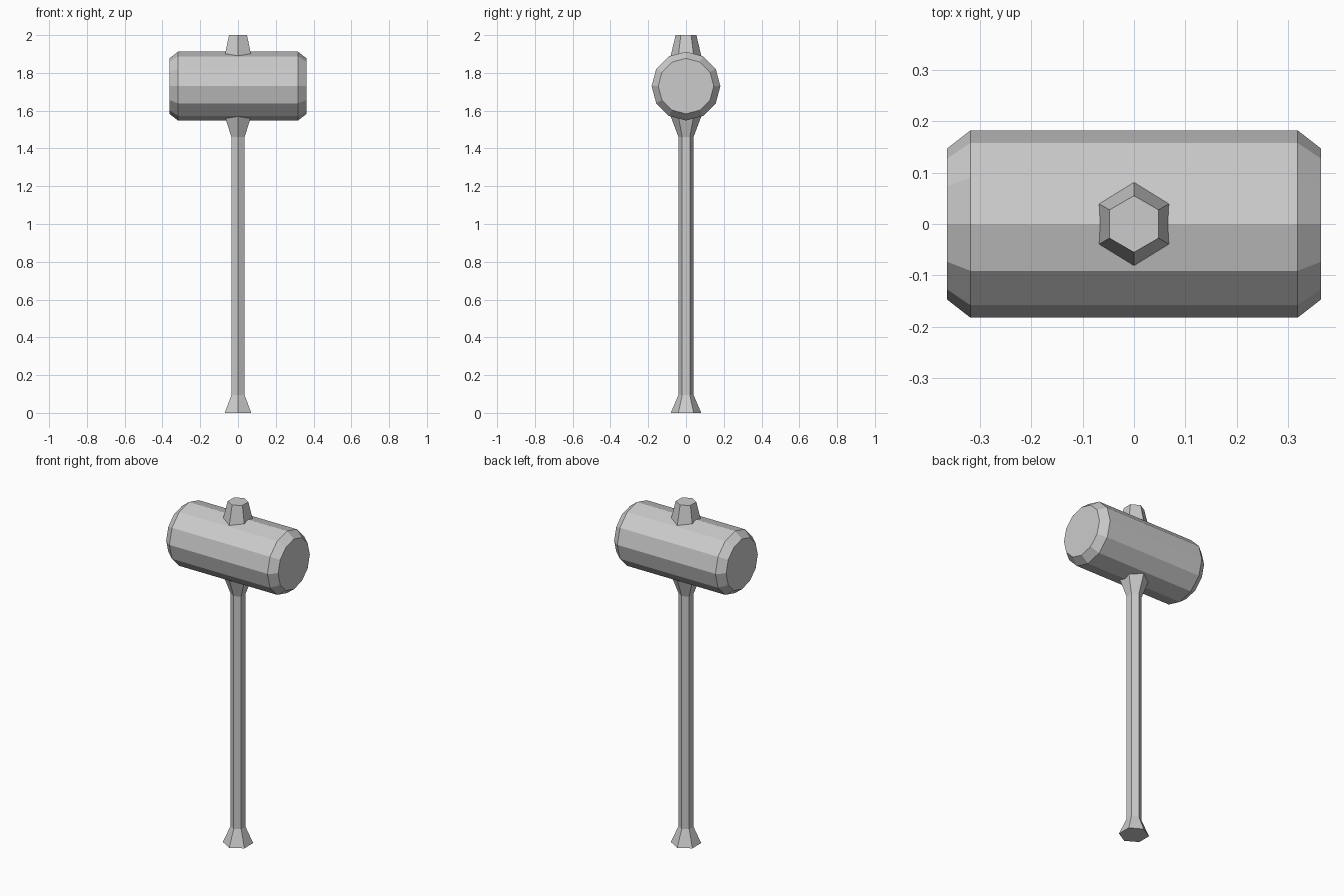
import bpy
import bmesh
from math import cos, sin, pi
from mathutils import Matrix

cube = bpy.data.objects.get("Cube")
if cube:
    bpy.data.objects.remove(cube, do_unlink=True)

grey = bpy.data.materials.new("plain_grey")
grey.use_nodes = True
colour = (0.6, 0.6, 0.6, 1)
grey.diffuse_color = colour
grey.node_tree.nodes["Principled BSDF"].inputs["Base Color"].default_value = colour


def turned_part(name, sides, profile, matrix=Matrix()):
    """Flat-faced solid from (radius, height) rings, first corner on +y."""
    bm = bmesh.new()
    rings = []
    for radius, height in profile:
        angles = [pi / 2 + 2 * pi * i / sides for i in range(sides)]
        rings.append([bm.verts.new((radius * cos(a), radius * sin(a), height))
                      for a in angles])
    for low, high in zip(rings, rings[1:]):
        for i in range(sides):
            j = (i + 1) % sides
            bm.faces.new((low[i], low[j], high[j], high[i]))
    bm.faces.new(rings[0][::-1])
    bm.faces.new(rings[-1])
    bm.transform(matrix)
    bmesh.ops.recalc_face_normals(bm, faces=bm.faces)
    mesh = bpy.data.meshes.new(name)
    bm.to_mesh(mesh)
    bm.free()
    mesh.materials.append(grey)
    obj = bpy.data.objects.new(name, mesh)
    bpy.context.collection.objects.link(obj)
    return obj


# Six-sided handle: flared pommel, shaft, flared collar and tapered top
turned_part("handle", 6, [(0.081, 0), (0.04, 0.095), (0.04, 1.46),
                          (0.081, 1.57), (0.081, 1.89), (0.055, 2)])

# Twelve-sided head lying along x with chamfered ends
lay_down = Matrix.Translation((0, 0, 1.73)) @ Matrix.Rotation(pi / 2, 4, "Y")
turned_part("hammer_head", 12, [(0.147, -0.363), (0.182, -0.318),
                                (0.182, 0.318), (0.147, 0.363)], lay_down)
